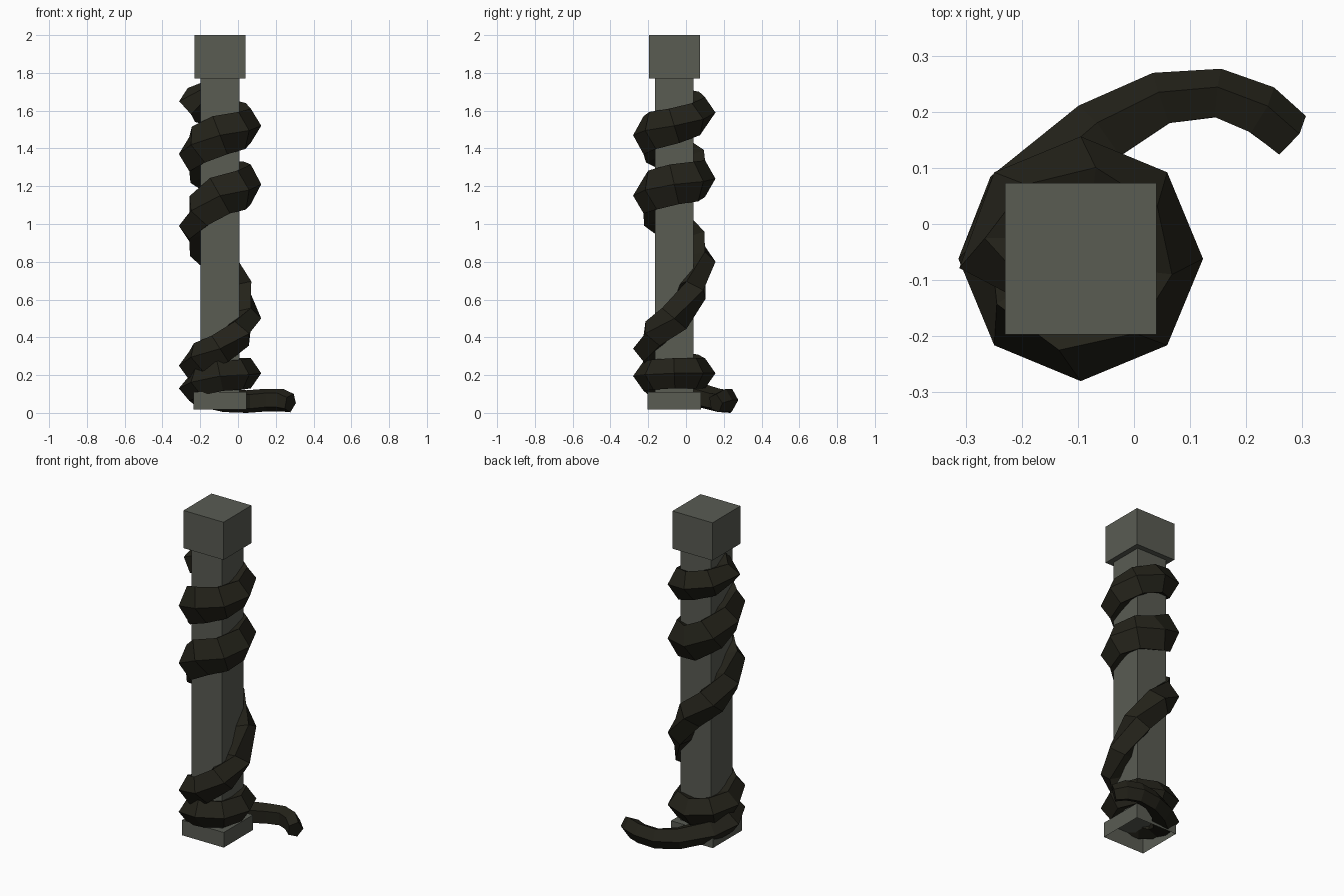
import bpy, bmesh, math
from mathutils import Vector

if "Cube" in bpy.data.objects:
    bpy.data.objects.remove(bpy.data.objects["Cube"])

CX, CY = -0.095, -0.062


def material(name, rgb):
    m = bpy.data.materials.new(name)
    m.diffuse_color = (*rgb, 1)
    m.use_nodes = True
    m.node_tree.nodes["Principled BSDF"].inputs["Base Color"].default_value = m.diffuse_color
    return m


stone = material("stone", (0.10, 0.106, 0.086))
bark = material("dark_skin", (0.017, 0.016, 0.010))


def finish(bm, name, mat):
    bmesh.ops.recalc_face_normals(bm, faces=bm.faces)
    me = bpy.data.meshes.new(name)
    bm.to_mesh(me)
    bm.free()
    me.materials.append(mat)
    ob = bpy.data.objects.new(name, me)
    bpy.context.collection.objects.link(ob)
    return ob


def block(name, width, z0, z1, open_bottom=False):
    bm = bmesh.new()
    bmesh.ops.create_cube(bm, size=1)
    for v in bm.verts:
        v.co = (CX + v.co.x * width, CY + v.co.y * width,
                z0 + (v.co.z + 0.5) * (z1 - z0))
    bm.normal_update()
    if open_bottom:
        bmesh.ops.delete(bm, geom=[f for f in bm.faces if f.normal.z < -0.5],
                         context='FACES')
    finish(bm, name, stone)


# Square pillar: base (open underneath), shaft, capital
block("pillar_base", 0.282, 0.018, 0.11, open_bottom=True)
block("pillar_shaft", 0.206, 0.11, 1.78)
block("pillar_capital", 0.27, 1.77, 2.0)

# Loose end lying on the ground: x, y, z, radial half width, half height
rings = [(Vector((x, y, z)), a, b) for x, y, z, a, b in [
    (0.277, 0.157, 0.056, 0.046, 0.050),
    (0.225, 0.200, 0.072, 0.050, 0.060),
    (0.150, 0.229, 0.072, 0.048, 0.060),
    (0.050, 0.220, 0.064, 0.052, 0.060),
    (-0.060, 0.160, 0.066, 0.064, 0.062)]]

# Coil around the pillar: angle in degrees, height, half height of the body
keys = [(135, 0.10, 0.065), (180, 0.13, 0.07), (270, 0.195, 0.08),
        (360, 0.21, 0.08), (450, 0.21, 0.08), (540, 0.25, 0.08),
        (630, 0.34, 0.082), (720, 0.50, 0.085), (810, 0.80, 0.085),
        (900, 0.99, 0.095), (990, 1.15, 0.108), (1080, 1.21, 0.108),
        (1170, 1.24, 0.105), (1260, 1.37, 0.106), (1350, 1.47, 0.108),
        (1440, 1.52, 0.095), (1530, 1.59, 0.085), (1620, 1.65, 0.082),
        (1665, 1.72, 0.04)]


def sample(angle):
    for (a0, z0, h0), (a1, z1, h1) in zip(keys, keys[1:]):
        if a0 <= angle <= a1:
            t = (angle - a0) / (a1 - a0)
            return z0 + (z1 - z0) * t, h0 + (h1 - h0) * t


for angle in range(135, 1666, 45):
    z, h = sample(angle)
    last = angle == 1665
    r = 0.09 if last else 0.138
    t = math.radians(angle)
    rings.append((Vector((CX + r * math.cos(t), CY + r * math.sin(t), z)),
                  0.03 if last else 0.08, h))

# Skin the five-sided body, with one ridge facing outwards
SIDES = 5
bm = bmesh.new()
loops = []
for i, (p, a, b) in enumerate(rings):
    before, after = rings[max(i - 1, 0)][0], rings[min(i + 1, len(rings) - 1)][0]
    tangent = (after - before).normalized()
    out = Vector((tangent.y, -tangent.x, 0)).normalized()
    side = tangent.cross(out)
    loop = []
    for k in range(SIDES):
        w = math.tau * k / SIDES
        loop.append(bm.verts.new(p + out * a * math.cos(w)
                                 + side * b * 1.05 * math.sin(w)))
    loops.append(loop)
for l0, l1 in zip(loops, loops[1:]):
    for k in range(SIDES):
        n = (k + 1) % SIDES
        bm.faces.new((l0[k], l0[n], l1[n], l1[k]))
bm.faces.new(loops[0])
bm.faces.new(loops[-1])
for v in bm.verts:
    v.co.z = max(v.co.z, 0.0)
lowest = min(v.co.z for v in bm.verts)
for v in loops[0] + loops[1] + loops[2] + loops[3]:
    v.co.z -= lowest
finish(bm, "coiled_body", bark)
